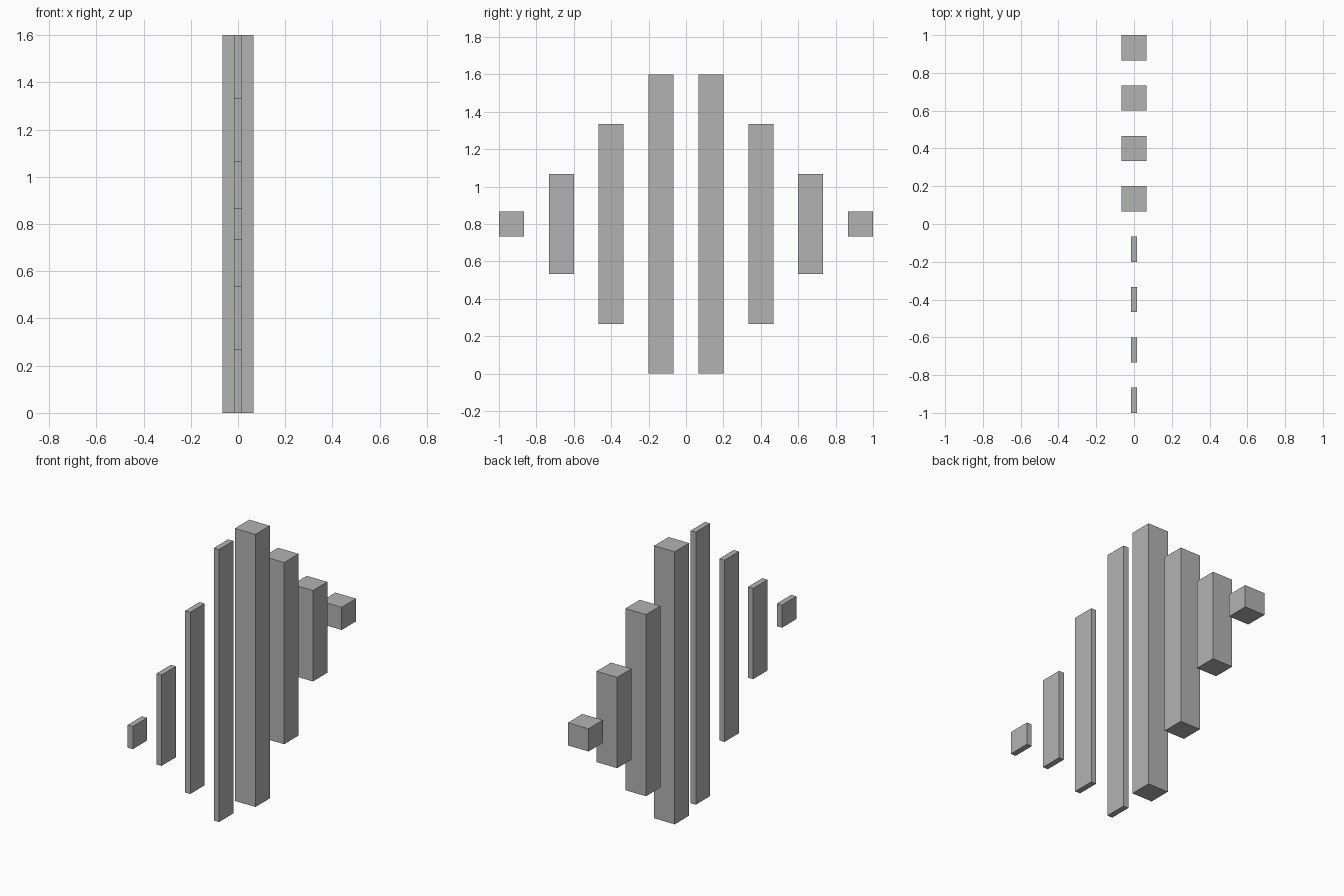
import bpy

cube = bpy.data.objects.get("Cube")
if cube:
    bpy.data.objects.remove(cube, do_unlink=True)

UNIT = 2 / 15          # bar depth; gaps between bars are the same size
MID_HEIGHT = 6 * UNIT  # all bars are centred on this height

grey = bpy.data.materials.new("plain grey")
grey.use_nodes = True
colour = (0.45, 0.45, 0.45, 1)
grey.diffuse_color = colour
grey.node_tree.nodes["Principled BSDF"].inputs["Base Color"].default_value = colour


def bar(name, y, width, height):
    bpy.ops.mesh.primitive_cube_add(size=1, location=(0, y, MID_HEIGHT))
    obj = bpy.context.object
    obj.name = name
    obj.scale = (width, UNIT, height)
    bpy.ops.object.transform_apply(location=False, rotation=False, scale=True)
    obj.data.materials.append(grey)


# Bars shrink outward from the middle: thin ones in front, square ones behind
for i, units in enumerate((12, 8, 4, 1)):
    y = UNIT * (1 + 2 * i)
    bar(f"thin_bar_{i + 1}", -y, UNIT / 4, units * UNIT)
    bar(f"square_bar_{i + 1}", y, UNIT, units * UNIT)
